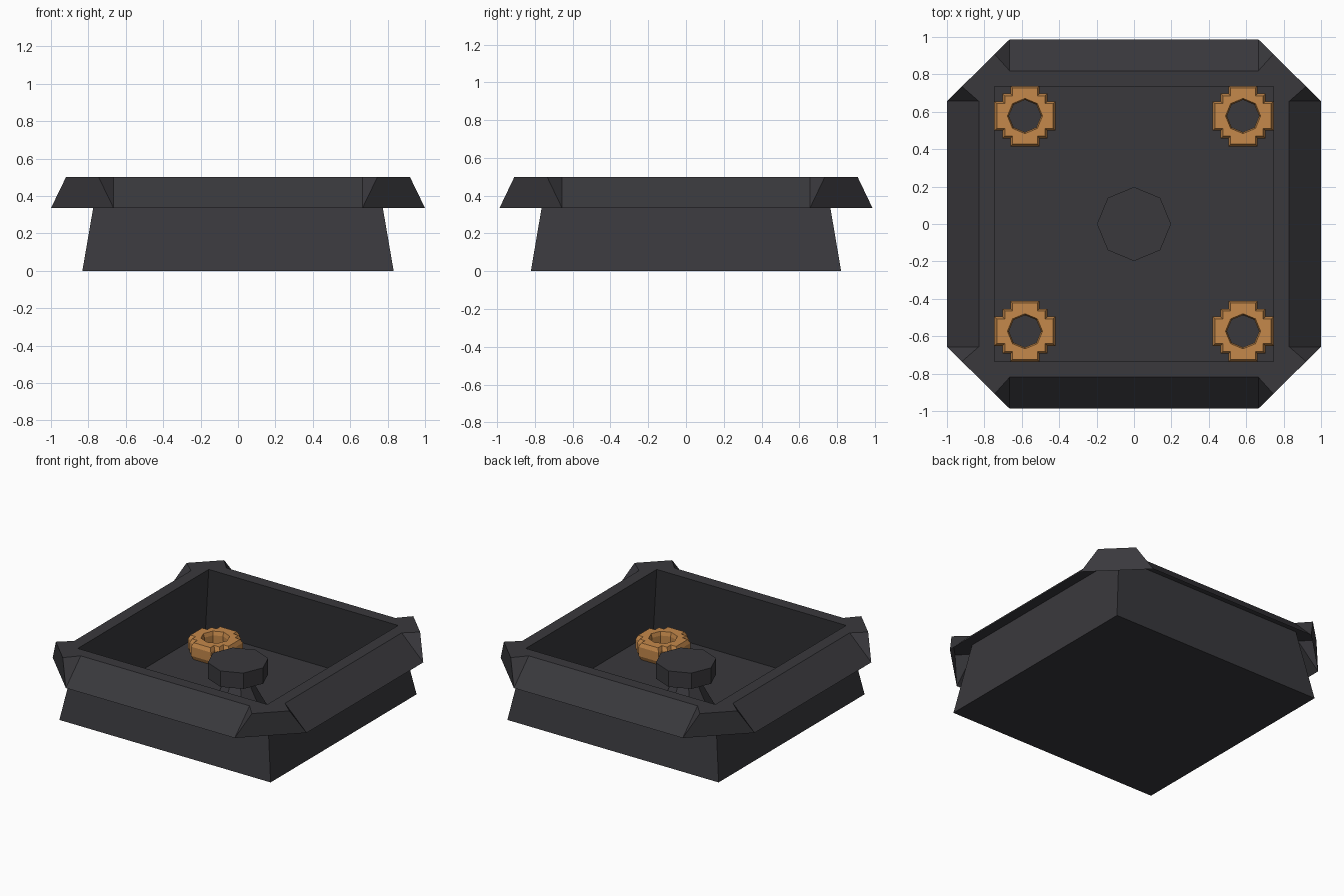
import bpy, bmesh, math
from mathutils import Matrix, Vector

if "Cube" in bpy.data.objects:
    bpy.data.objects.remove(bpy.data.objects["Cube"])

Y = 0.987  # the tray is very slightly shorter front to back


def material(name, rgb):
    m = bpy.data.materials.new(name)
    m.diffuse_color = (*rgb, 1)
    m.use_nodes = True
    m.node_tree.nodes["Principled BSDF"].inputs["Base Color"].default_value = m.diffuse_color
    return m


dark = material("dark_metal", (0.041, 0.040, 0.046))
copper = material("copper", (0.56, 0.25, 0.07))


def finish(name, bm, mat):
    bmesh.ops.remove_doubles(bm, verts=bm.verts, dist=1e-5)
    bmesh.ops.recalc_face_normals(bm, faces=bm.faces)
    me = bpy.data.meshes.new(name)
    bm.to_mesh(me)
    bm.free()
    me.materials.append(mat)
    ob = bpy.data.objects.new(name, me)
    bpy.context.collection.objects.link(ob)
    return ob


def loft(bm, rings):
    """Join equal-length rings with quads."""
    vs = [[bm.verts.new(p) for p in r] for r in rings]
    n = len(vs[0])
    for a, b in zip(vs, vs[1:]):
        for i in range(n):
            j = (i + 1) % n
            bm.faces.new((a[i], a[j], b[j], b[i]))
    return vs


def ngon(r, z, n=8):
    return [(r * math.cos(2 * math.pi * i / n), r * math.sin(2 * math.pi * i / n), z)
            for i in range(n)]


# Tray: thin sheet with leaning walls, flat rim and sloped skirt, one quarter turned four times
bm = bmesh.new()
B, W, Z0, Z1 = 0.832, 0.746, 0.335, 0.5


def turned_face(rot, *pts):
    vs = []
    for p in pts:
        v = rot @ Vector(p)
        vs.append(bm.verts.new((v.x, v.y * Y, v.z)))
    bm.faces.new(vs)


a, b = (0.83, 0.665, Z1), (0.92, 0.745, Z1)      # rim top outline at the corner
c, d = (0.745, 0.92, Z1), (0.665, 0.83, Z1)
e, f = (1, 0.665, Z0), (0.665, 1, Z0)            # skirt bottom
a2, e2 = (0.83, -0.665, Z1), (1, -0.665, Z0)
w, w2 = (W, W, Z1), (W, -W, Z1)
for k in range(4):
    rot = Matrix.Rotation(k * math.pi / 2, 3, 'Z')
    turned_face(rot, (0, 0, 0), (B, -B, 0), (B, B, 0))   # floor quarter
    turned_face(rot, (B, -B, 0), (B, B, 0), w, w2)       # wall
    turned_face(rot, w2, a2, a, w)                       # rim top, side
    turned_face(rot, w, a, b, c, d)                      # rim top, corner
    turned_face(rot, a2, e2, e, a)                       # sloped skirt
    turned_face(rot, a, e, b)                            # corner cheeks
    turned_face(rot, c, f, d)
    turned_face(rot, b, e, f, c)                         # corner chamfer
finish("tray", bm, dark)

# Centre post: flared stem with an eight-sided cap
bm = bmesh.new()
loft(bm, [ngon(0.19, 0.002), ngon(0.07, 0.225)])
finish("post_stem", bm, dark)
bm = bmesh.new()
rings = loft(bm, [ngon(0.198, 0.22), ngon(0.198, 0.333)])
bm.faces.new(rings[0])
bm.faces.new(rings[1])
finish("post_cap", bm, dark)


def gear_outline(inset, z):
    """Stepped square-toothed outline, 20 points."""
    t, s, o = 0.078 - inset, 0.12 - inset, 0.162 - inset
    quarter = [(o, -t), (o, t), (s, t), (s, s), (t, s)]
    pts = []
    for k in range(4):
        co, si = round(math.cos(k * math.pi / 2)), round(math.sin(k * math.pi / 2))
        pts += [(x * co - y * si, x * si + y * co, z) for x, y in quarter]
    return pts


# Gears: chamfered toothed rings with an eight-sided hole
for sx, side in ((-1, "left"), (1, "right")):
    for sy, end in ((-1, "front"), (1, "back")):
        bm = bmesh.new()
        out = loft(bm, [gear_outline(0.012, 0.002), gear_outline(0, 0.03),
                        gear_outline(0, 0.095), gear_outline(0.012, 0.122)])
        hole = loft(bm, [ngon(0.094, 0.002), ngon(0.086, 0.03),
                         ngon(0.086, 0.095), ngon(0.094, 0.122)])
        for i in (0, -1):  # flat ring caps
            edges = []
            for r in (out[i], hole[i]):
                edges += [bm.edges.get((r[j], r[j - 1])) for j in range(len(r))]
            bmesh.ops.triangle_fill(bm, edges=edges, use_beauty=True)
        ob = finish(f"gear_{end}_{side}", bm, copper)
        ob.location = (sx * 0.583, sy * 0.583 * Y + 0.002, 0)
